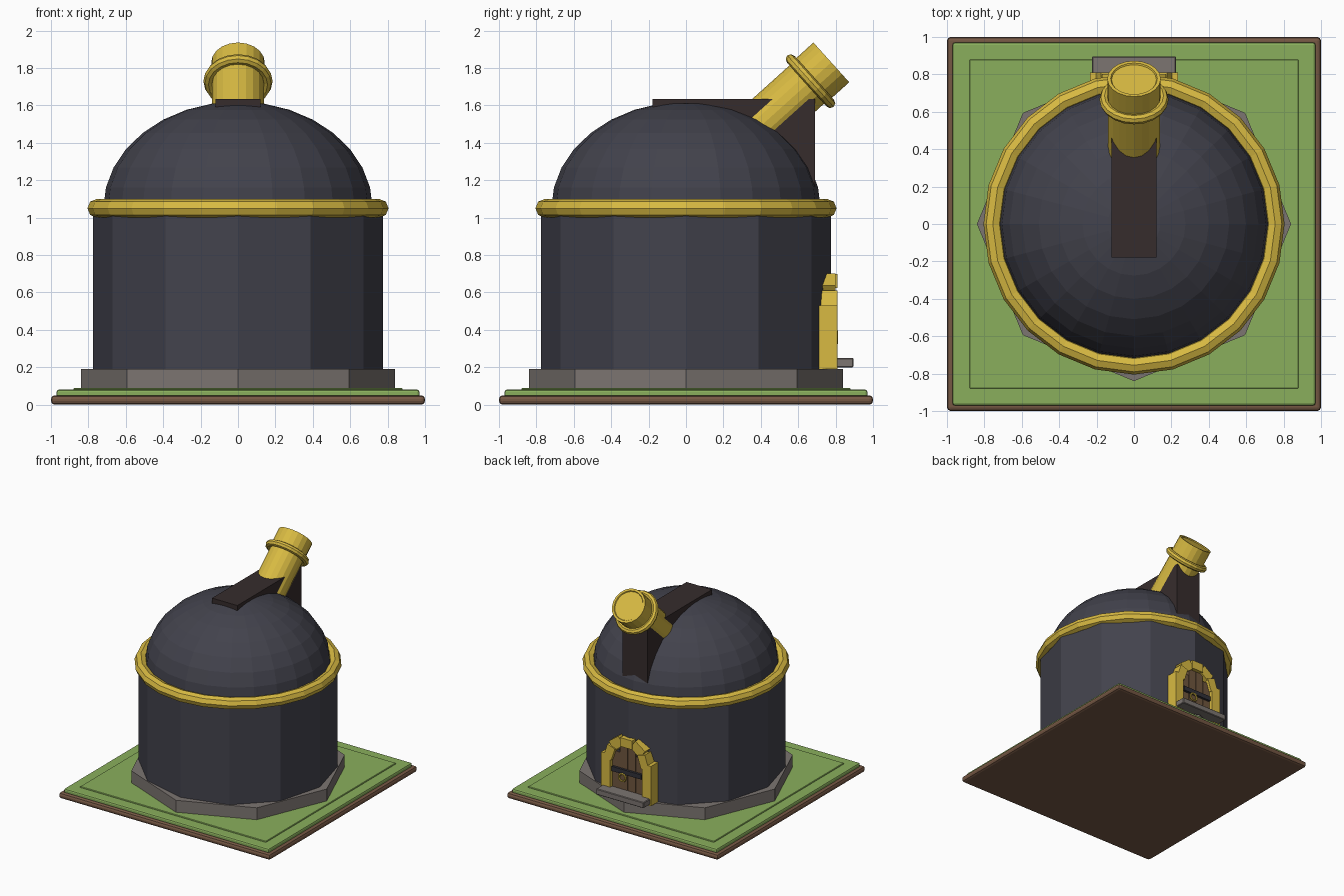
import bpy, bmesh, math
from mathutils import Matrix, Vector

if "Cube" in bpy.data.objects:
    bpy.data.objects.remove(bpy.data.objects["Cube"], do_unlink=True)


def material(name, *rgb):
    """Flat material from 0-255 display values, stored as linear."""
    lin = [((c / 255 + 0.055) / 1.055) ** 2.4 for c in rgb] + [1.0]
    m = bpy.data.materials.new(name)
    m.use_nodes = True
    m.diffuse_color = lin
    m.node_tree.nodes["Principled BSDF"].inputs["Base Color"].default_value = lin
    return m


slate = material("slate", 66, 66, 76)
gold = material("gold", 216, 186, 66)
grass = material("grass green", 138, 175, 92)
earth = material("earth brown", 118, 88, 68)
stone = material("stone grey", 124, 117, 113)
shutter = material("dark umber", 54, 44, 44)
wood = material("door wood", 112, 86, 62)
iron = material("dark iron", 48, 48, 56)


def finish(name, bm, mat, matrix=Matrix()):
    bmesh.ops.remove_doubles(bm, verts=bm.verts, dist=1e-5)
    bmesh.ops.recalc_face_normals(bm, faces=bm.faces)
    mesh = bpy.data.meshes.new(name)
    bm.to_mesh(mesh)
    bm.free()
    mesh.materials.append(mat)
    ob = bpy.data.objects.new(name, mesh)
    ob.matrix_world = matrix
    bpy.context.collection.objects.link(ob)
    return ob


def box(name, mat, x, y, z, bevel=0.0, segments=2, matrix=Matrix()):
    """Box from (low, high) pairs on each axis."""
    bm = bmesh.new()
    bmesh.ops.create_cube(bm, size=1)
    for v in bm.verts:
        v.co = [sum(p) / 2 + c * (p[1] - p[0]) for p, c in zip((x, y, z), v.co)]
    ob = finish(name, bm, mat, matrix)
    if bevel:
        mod = ob.modifiers.new("rounded_edges", 'BEVEL')
        mod.width, mod.segments = bevel, segments
    return ob


def lathe(name, mat, profile, sides, closed=False, matrix=Matrix()):
    """Turn (radius, height) points around the z axis."""
    bm = bmesh.new()
    rings = [[bm.verts.new((r * math.cos(a), r * math.sin(a), z)) for r, z in profile]
             for a in (math.tau * i / sides for i in range(sides))]
    count = len(profile)
    for i in range(sides):
        a, b = rings[i], rings[(i + 1) % sides]
        for j in range(count if closed else count - 1):
            k = (j + 1) % count
            bm.faces.new((a[j], b[j], b[k], a[k]))
    return finish(name, bm, mat, matrix)


def drum(name, mat, radius, low, high, sides):
    return lathe(name, mat, [(0, low), (radius, low), (radius, high), (0, high)], sides)


def torus(name, mat, major, minor, sides, matrix, steps=8):
    circle = [(major + minor * math.cos(math.tau * i / steps),
               minor * math.sin(math.tau * i / steps)) for i in range(steps)]
    return lathe(name, mat, circle, sides, True, matrix)


def square(half):
    return (-half, half)


# Ground slabs
box("earth_slab", earth, square(1), square(1), (0, 0.05), 0.02)
box("grass_slab", grass, square(0.97), square(0.97), (0.04, 0.08), 0.012)
box("grass_inner_slab", grass, square(0.88), square(0.88), (0.07, 0.088), 0.004, 1)

# Tower body
drum("stone_foundation", stone, 0.84, 0.08, 0.19, 8)
drum("tower_wall", slate, 0.775, 0.18, 1.05, 12)
torus("tower_ring", gold, 0.755, 0.05, 24, Matrix.Translation((0, 0, 1.05)))

# Dome
quarter = [(0.72 * math.cos(a), 1.05 + 0.57 * math.sin(a))
           for a in (math.pi / 2 * i / 8 for i in range(9))]
lathe("dome", slate, quarter, 24)
box("dome_shutter", shutter, square(0.12), (-0.18, 0.69), (1.1, 1.635))

# Telescope: local z runs along the tube, origin at the open end
aim = Vector((0, 0.743, 0.67))
scope = Matrix.Translation((0, 0.777, 1.83)) @ aim.to_track_quat('Z', 'X').to_matrix().to_4x4()
lathe("telescope_tube", gold,
      [(0, -0.6), (0.138, -0.6), (0.138, -0.15), (0.143, -0.15),
       (0.143, 0), (0.125, 0), (0.12, -0.008), (0, -0.008)], 20, matrix=scope)
torus("telescope_ring", gold, 0.158, 0.027, 20, scope @ Matrix.Translation((0, 0, -0.15)))

# Doorway on the back
box("door_step", stone, square(0.225), (0.7, 0.895), (0.2, 0.25), 0.005, 1)
for i in range(4):
    x = -0.15 + 0.075 * i
    box(f"door_plank_{i + 1}", wood, (x + 0.002, x + 0.073), (0.7, 0.785),
        (0.19, 0.62 if i in (1, 2) else 0.56))
box("door_backing", iron, square(0.15), (0.7, 0.78), (0.19, 0.56))
box("door_bar", iron, square(0.14), (0.77, 0.805), (0.39, 0.43))
torus("door_handle", gold, 0.032, 0.008, 12,
      Matrix.Translation((0.04, 0.805, 0.36)) @ Matrix.Rotation(math.pi / 2, 4, 'X'), 6)
for side, name in ((1, "left"), (-1, "right")):
    box(f"{name}_door_post", gold, sorted((side * 0.15, side * 0.235)), (0.7, 0.81), (0.19, 0.53))

# Arch stones, alternately standing proud
for i in range(5):
    turn = Matrix.Rotation(math.radians(-72 + 36 * i), 4, 'Y')
    rise = 0.01 * (i % 2)
    box(f"arch_stone_{i + 1}", gold, square(0.056), (0.7, 0.81 - rise), (0.13, 0.205 + rise),
        matrix=Matrix.Translation((0, 0, 0.495)) @ turn)
